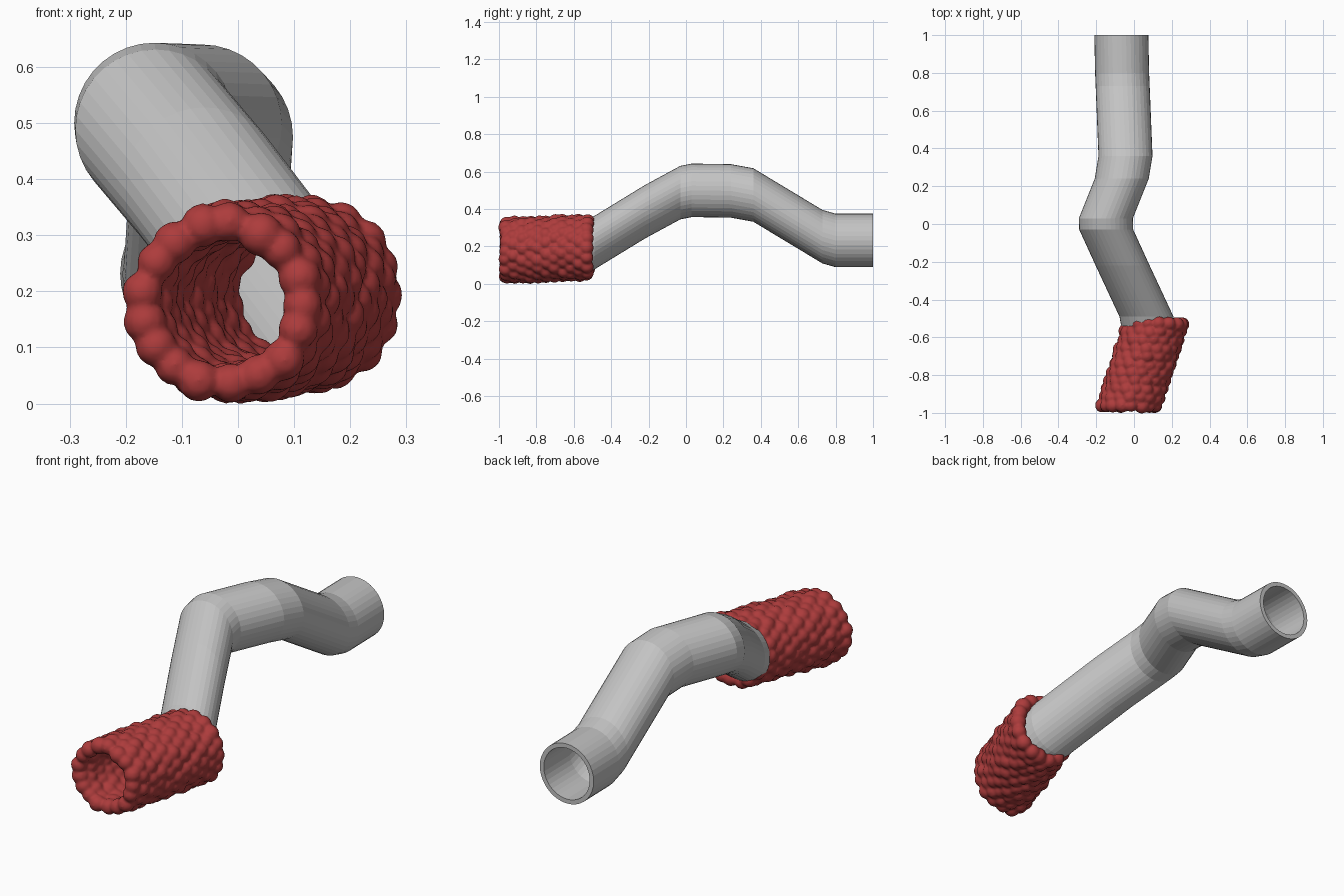
import bpy, bmesh, math, random
from mathutils import Vector, Matrix

if "Cube" in bpy.data.objects:
    bpy.data.objects.remove(bpy.data.objects["Cube"])

random.seed(4)


def material(name, rgb):
    m = bpy.data.materials.new(name)
    m.diffuse_color = (*rgb, 1)
    m.use_nodes = True
    m.node_tree.nodes["Principled BSDF"].inputs["Base Color"].default_value = m.diffuse_color
    return m


def make_object(name, bm, mat):
    me = bpy.data.meshes.new(name)
    bm.to_mesh(me)
    bm.free()
    me.materials.append(mat)
    ob = bpy.data.objects.new(name, me)
    bpy.context.collection.objects.link(ob)
    return ob


grey = material("pipe grey", (0.55, 0.55, 0.55))
red = material("rough red", (0.42, 0.045, 0.045))

# Bent pipe: upright rings swept along the path, with an outer and inner wall
SIDES = 36
path = [(0.075, -0.54, 0.20), (0.066, -0.49, 0.22), (-0.06, -0.22, 0.385),
        (-0.147, -0.03, 0.488), (-0.149, 0.03, 0.50), (-0.065, 0.24, 0.497),
        (-0.045, 0.36, 0.475), (-0.06, 0.73, 0.252), (-0.063, 0.80, 0.232),
        (-0.067, 1.0, 0.232)]
bm = bmesh.new()


def ring(c, r):
    return [bm.verts.new((c[0] + r * math.cos(2 * math.pi * i / SIDES), c[1],
                          c[2] + r * math.sin(2 * math.pi * i / SIDES)))
            for i in range(SIDES)]


loops = [ring(c, 0.143) for c in path] + [ring(c, 0.122) for c in reversed(path)]
for a, b in zip(loops, loops[1:] + loops[:1]):
    for i in range(SIDES):
        j = (i + 1) % SIDES
        bm.faces.new((a[i], a[j], b[j], b[i]))
bmesh.ops.recalc_face_normals(bm, faces=bm.faces)
make_object("bent_pipe", bm, grey)

# Lumpy sleeve: staggered rings of blobs melted together into an open tube
bm = bmesh.new()
LAYERS, BLOBS = 11, 17
start, end = Vector((-0.025, -0.962, 0.178)), Vector((0.115, -0.528, 0.194))
for k in range(LAYERS):
    c = start.lerp(end, k / (LAYERS - 1))
    for i in range(BLOBS):
        a = 2 * math.pi * (i + 0.5 * (k % 2) + random.uniform(-0.12, 0.12)) / BLOBS
        r = 0.143 + random.uniform(-0.004, 0.005)
        p = c + Vector((r * math.cos(a), random.uniform(-0.005, 0.005), r * math.sin(a)))
        bmesh.ops.create_icosphere(bm, subdivisions=2,
                                   radius=random.uniform(0.036, 0.041),
                                   matrix=Matrix.Translation(p))
sleeve = make_object("lumpy_sleeve", bm, red)
remesh = sleeve.modifiers.new("melt", 'REMESH')
remesh.mode = 'VOXEL'
remesh.voxel_size = 0.007
remesh.use_smooth_shade = True
smooth = sleeve.modifiers.new("soften", 'SMOOTH')
smooth.factor = 0.5
smooth.iterations = 4
